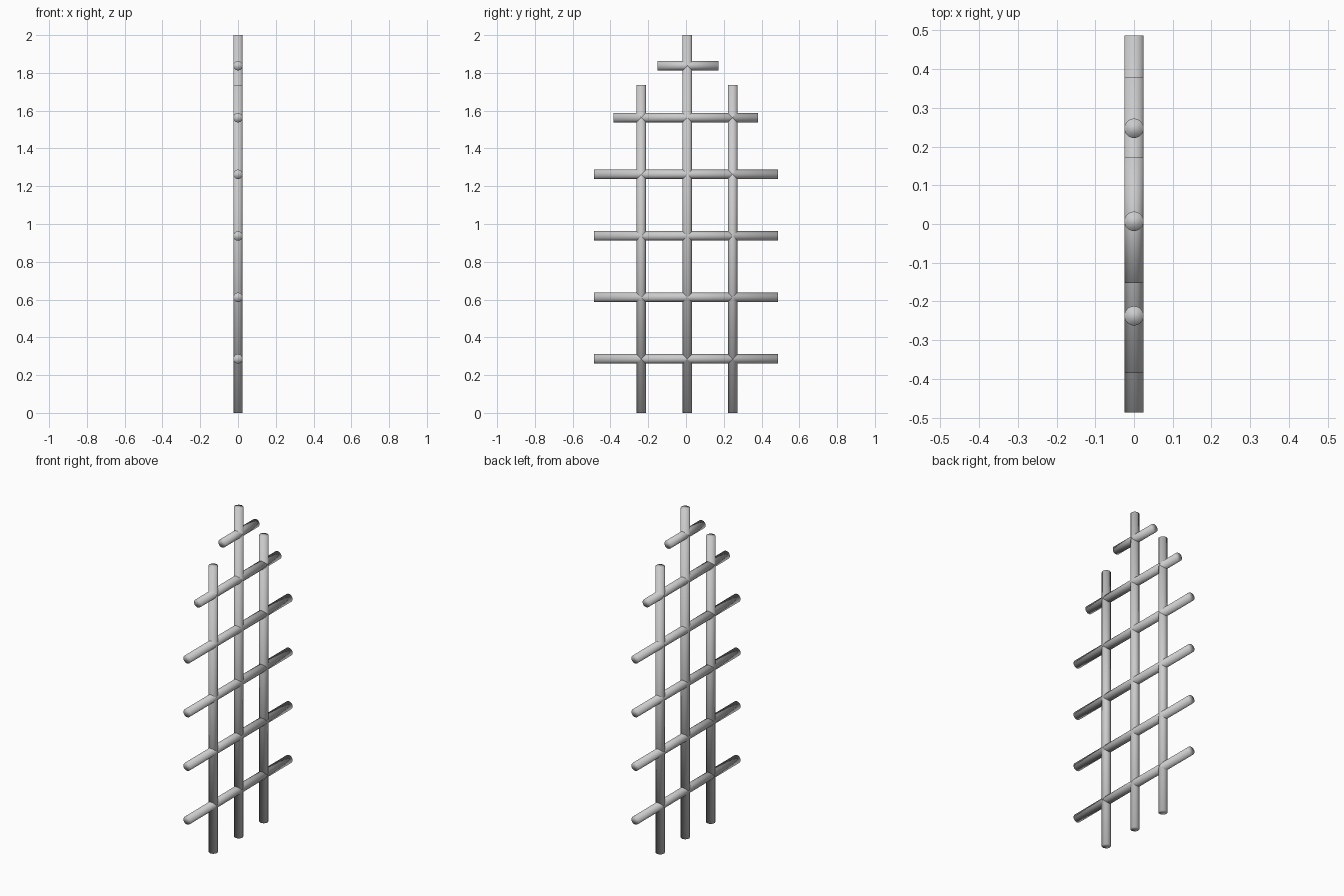
import bpy
from math import pi

cube = bpy.data.objects.get("Cube")
if cube:
    bpy.data.objects.remove(cube, do_unlink=True)

RADIUS = 0.025

# Plain grey metal
metal = bpy.data.materials.new("grey_metal")
metal.use_nodes = True
grey = (0.6, 0.6, 0.6, 1)
metal.diffuse_color = grey
metal.node_tree.nodes["Principled BSDF"].inputs["Base Color"].default_value = grey


def rod(name, y, z, length, lying=False):
    """Round rod centred at (0, y, z), upright or lying along y."""
    bpy.ops.mesh.primitive_cylinder_add(
        vertices=32, radius=RADIUS, depth=length, location=(0, y, z),
        rotation=(-pi / 2 if lying else 0, 0, 0))
    obj = bpy.context.object
    obj.name = name
    obj.data.materials.append(metal)
    # Soft shading runs over the end caps too
    bpy.ops.object.shade_smooth()


# Upright posts: name, y, height
for name, y, height in (("front_post", -0.237, 1.737),
                        ("middle_post", 0.007, 2.0),
                        ("back_post", 0.247, 1.737)):
    rod(name, y, height / 2, height)

# Rungs from bottom to top: z, front end, back end
rungs = [(z, -0.487, 0.487) for z in (0.286, 0.612, 0.937, 1.263)]
rungs += [(1.563, -0.385, 0.38), (1.838, -0.152, 0.171)]
for i, (z, start, end) in enumerate(rungs, 1):
    rod(f"rung_{i}", (start + end) / 2, z, end - start, lying=True)
